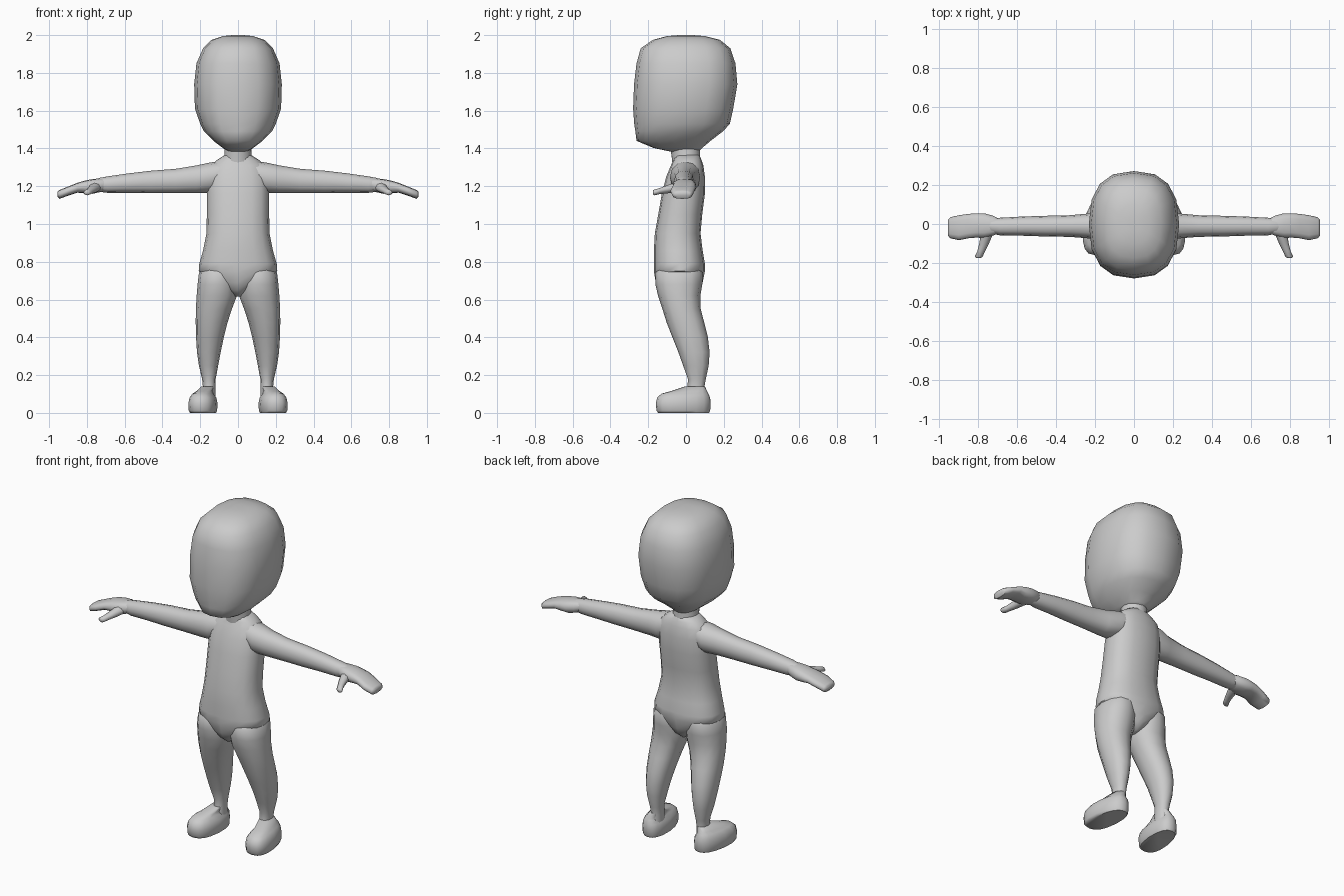
import bpy, bmesh, math
from mathutils import Vector

grey = bpy.data.materials.new("light_grey")
grey.diffuse_color = (0.6, 0.6, 0.6, 1)


def loft(name, rings, axis="z", n=16, power=2.0, mirror=False, bend=None):
    """Skin rings (t, u_min, u_max, v_min, v_max) stacked along an axis."""
    bm = bmesh.new()
    loops = []
    for t, u0, u1, v0, v1 in rings:
        loop = []
        for i in range(n):
            a = 2 * math.pi * i / n
            c, s = math.cos(a), math.sin(a)
            u = (u0 + u1) / 2 + (u1 - u0) / 2 * math.copysign(abs(c) ** (2 / power), c)
            v = (v0 + v1) / 2 + (v1 - v0) / 2 * math.copysign(abs(s) ** (2 / power), s)
            co = Vector((u, v, t) if axis == "z" else (t, u, v) if axis == "x" else (u, t, v))
            loop.append(bm.verts.new(bend(co) if bend else co))
        loops.append(loop)
    for a, b in zip(loops, loops[1:]):
        for i in range(n):
            j = (i + 1) % n
            bm.faces.new((a[i], a[j], b[j], b[i]))
    bm.faces.new(loops[0])
    bm.faces.new(loops[-1])
    bmesh.ops.recalc_face_normals(bm, faces=bm.faces)
    me = bpy.data.meshes.new(name)
    bm.to_mesh(me)
    bm.free()
    me.materials.append(grey)
    ob = bpy.data.objects.new(name, me)
    bpy.context.collection.objects.link(ob)
    if mirror:
        ob.modifiers.new("mirror", "MIRROR").use_mirror_merge = False
    bpy.ops.object.select_all(action="DESELECT")
    ob.select_set(True)
    bpy.context.view_layer.objects.active = ob
    bpy.ops.object.shade_smooth_by_angle(angle=math.radians(60))
    return ob


def wide(rows):
    """Rows (z, half_width, y_front, y_back) centred on x = 0."""
    return [(z, -w, w, y0, y1) for z, w, y0, y1 in rows]


# Head: boxy egg with a forward jaw
loft("head", wide([
    (1.385, .05, -.09, .07), (1.402, .08, -.17, .085), (1.44, .13, -.262, .13),
    (1.49, .18, -.268, .195), (1.53, .20, -.274, .232), (1.61, .228, -.28, .25),
    (1.74, .232, -.275, .272), (1.85, .22, -.262, .262), (1.93, .185, -.24, .235),
    (1.975, .14, -.175, .18), (1.995, .08, -.1, .1), (2.0, .03, -.04, .04)]), power=2.5)

# Neck and torso, tapering to the crotch
loft("neck", wide([(1.30, .085, -.07, .08), (1.35, .072, -.075, .075), (1.42, .07, -.085, .075)]))
loft("torso", wide([
    (.615, .015, -.10, .03), (.65, .06, -.14, .07), (.69, .115, -.16, .088),
    (.75, .208, -.17, .10), (.79, .205, -.17, .10), (.86, .185, -.17, .088),
    (.95, .167, -.165, .077), (1.05, .165, -.147, .086), (1.16, .165, -.128, .10),
    (1.25, .162, -.105, .10), (1.31, .145, -.08, .092), (1.34, .11, -.066, .082),
    (1.365, .07, -.06, .07)]), power=2.4)

# Arms, from the shoulder out to the wrist
loft("arm", [
    (.08, -.075, .075, 1.20, 1.335), (.15, -.085, .075, 1.165, 1.325),
    (.22, -.075, .055, 1.163, 1.31), (.33, -.066, .045, 1.163, 1.292),
    (.46, -.064, .042, 1.163, 1.282), (.58, -.06, .038, 1.165, 1.268),
    (.69, -.058, .032, 1.165, 1.252), (.73, -.05, .028, 1.17, 1.245),
    (.76, -.04, .02, 1.18, 1.235)], axis="x", n=12, power=2.2, mirror=True)

# Mitten hands sloping down to the fingertips
loft("hand", [
    (.69, -.045, .025, 1.185, 1.24), (.725, -.06, .043, 1.17, 1.242),
    (.77, -.072, .055, 1.16, 1.238), (.81, -.07, .055, 1.162, 1.23),
    (.85, -.073, .052, 1.166, 1.218), (.90, -.083, .045, 1.15, 1.198),
    (.945, -.073, .034, 1.133, 1.18), (.955, -.06, .022, 1.145, 1.172)],
    axis="x", n=12, power=2.6, mirror=True)

# Thumbs, pointing forward
loft("thumb", [
    (-.175, .788, .81, 1.158, 1.178), (-.168, .778, .818, 1.152, 1.182),
    (-.14, .765, .805, 1.158, 1.19), (-.10, .745, .795, 1.162, 1.205),
    (-.04, .72, .785, 1.17, 1.225)], axis="y", n=8, mirror=True)

# Legs, slanting back towards the ankles
loft("leg", [
    (.80, .03, .16, -.12, .06), (.74, .008, .207, -.163, .09),
    (.68, .004, .214, -.162, .086), (.62, .006, .219, -.148, .076),
    (.55, .032, .223, -.125, .078), (.48, .055, .224, -.103, .096),
    (.40, .075, .222, -.072, .116), (.32, .092, .217, -.04, .125),
    (.25, .105, .207, -.015, .12), (.18, .118, .19, .01, .105),
    (.13, .12, .185, .008, .096), (.08, .12, .19, 0, .10)], n=12, power=2.2, mirror=True)


def toe_out(co):
    co.x = .185 + (co.x - .185) * (1 - 1.2 * max(co.y, 0)) - .1 * co.y
    return co


# Feet: rounded shoes with flat soles
loft("foot", [
    (0, .115, .25, -.148, .122), (.012, .109, .257, -.156, .128),
    (.05, .107, .259, -.16, .13), (.08, .113, .253, -.153, .128),
    (.102, .13, .238, -.13, .118), (.115, .135, .22, -.08, .112),
    (.14, .127, .20, -.005, .10)], n=16, power=2.6, mirror=True, bend=toe_out)
